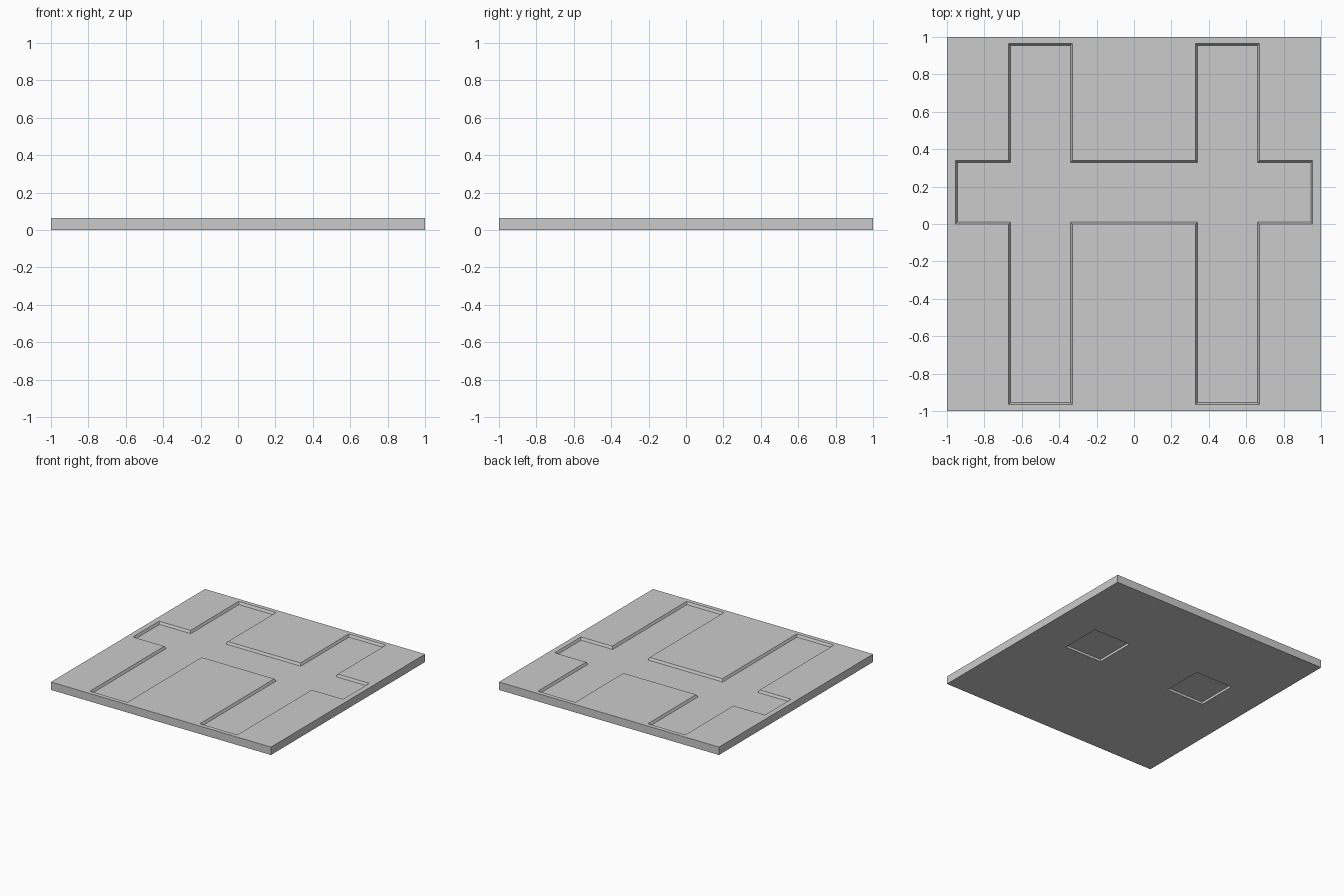
import bpy, bmesh

if "Cube" in bpy.data.objects:
    bpy.data.objects.remove(bpy.data.objects["Cube"])

H = 0.065      # plate thickness
DEPTH = 0.02   # channel depth
SLOPE = 0.01   # sideways run of the channel walls


def loft(name, low, high, z0, z1):
    """Closed solid between two matching outlines."""
    bm = bmesh.new()
    a = [bm.verts.new((x, y, z0)) for x, y in low]
    b = [bm.verts.new((x, y, z1)) for x, y in high]
    n = len(a)
    bm.faces.new(a[::-1])
    bm.faces.new(b)
    for i in range(n):
        j = (i + 1) % n
        bm.faces.new((a[i], a[j], b[j], b[i]))
    bmesh.ops.recalc_face_normals(bm, faces=bm.faces)
    me = bpy.data.meshes.new(name)
    bm.to_mesh(me)
    bm.free()
    ob = bpy.data.objects.new(name, me)
    bpy.context.collection.objects.link(ob)
    return ob


def rect(x0, x1, y0, y1):
    return [(x0, y0), (x1, y0), (x1, y1), (x0, y1)]


def channel(i):
    """Outline of two lanes crossed by one bar, shrunk by i."""
    l, r = 0.33 + i, 0.67 - i
    end, bar = 0.965 - i, 0.955 - i
    y0, y1 = i, 0.34 - i
    right = [(l, y0), (l, -end), (r, -end), (r, y0), (bar, y0),
             (bar, y1), (r, y1), (r, end), (l, end), (l, y1)]
    return right + [(-x, y) for x, y in reversed(right)]


def cut(target, cutter):
    m = target.modifiers.new("cut_" + cutter.name, 'BOOLEAN')
    m.operation = 'DIFFERENCE'
    m.solver = 'EXACT'
    m.object = cutter
    cutter.hide_render = True
    cutter.hide_set(True)


# base plate
sq = rect(-1, 1, -1, 1)
plate = loft("base_plate", sq, sq, 0, H)

# sunken crossing channels on top, with sloped walls (walls extended above the plate)
cut(plate, loft("channel_cutter", channel(SLOPE), channel(-SLOPE), H - DEPTH, H + DEPTH))

# square pockets underneath each crossing
for side, x in (("left", -0.5), ("right", 0.5)):
    p = rect(x - 0.17, x + 0.17, 0.0, 0.34)
    cut(plate, loft(side + "_pocket_cutter", p, p, -0.05, 0.02))
